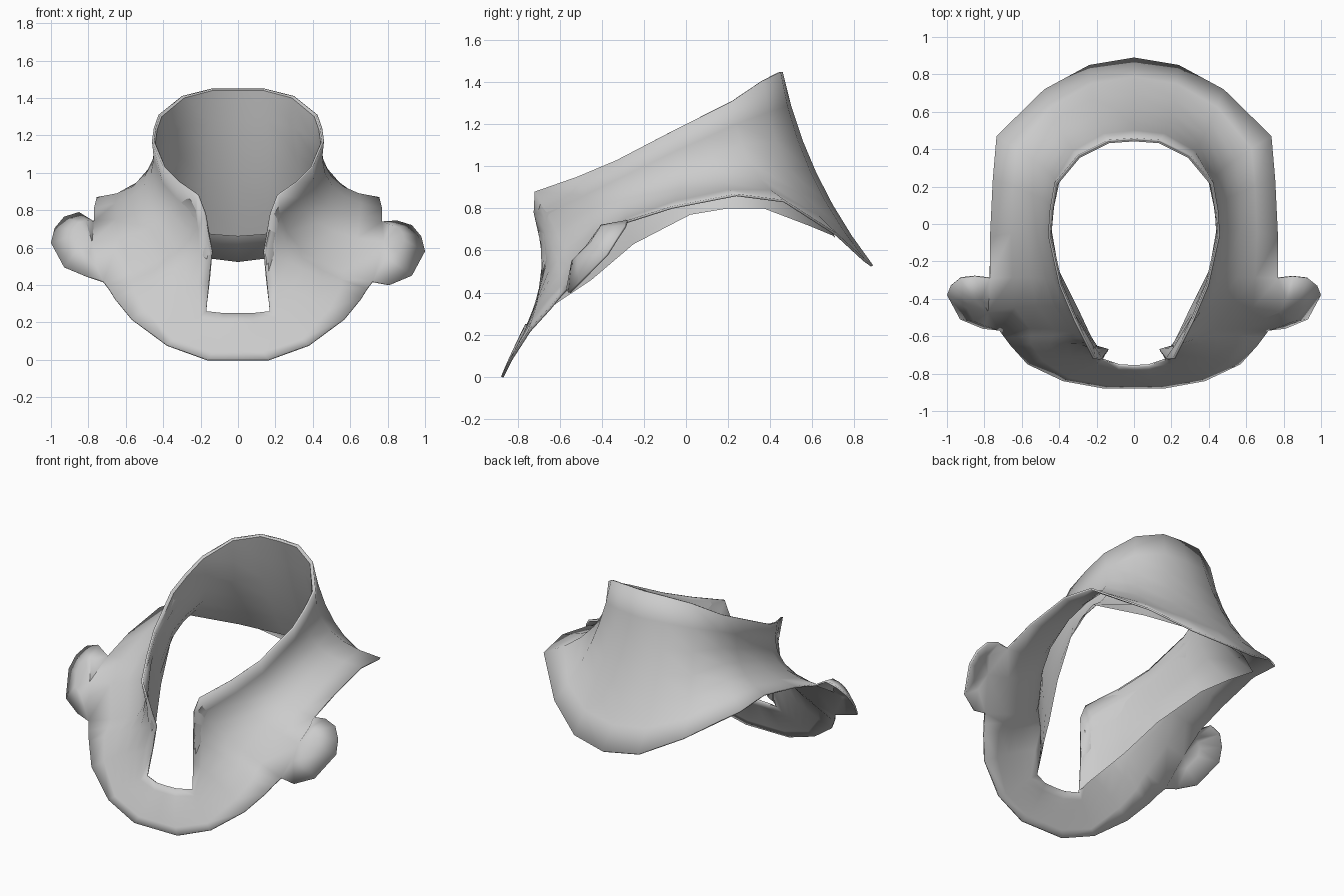
import bpy
import bmesh
from math import radians
from mathutils import Vector

cube = bpy.data.objects.get("Cube")
if cube:
    bpy.data.objects.remove(cube)

# One plain fabric colour
fabric = bpy.data.materials.new("pale_grey_fabric")
fabric.use_nodes = True
colour = (0.6, 0.6, 0.6, 1)
fabric.diffuse_color = colour
fabric.node_tree.nodes["Principled BSDF"].inputs["Base Color"].default_value = colour


def through(a, m, b, steps):
    """Points on a smooth arc from a through m to b."""
    a, m, b = Vector(a), Vector(m), Vector(b)
    c = 2 * m - (a + b) / 2
    return [a * (1 - t) ** 2 + c * 2 * t * (1 - t) + b * t * t
            for t in (i / steps for i in range(steps + 1))]


def add_face(bm, points, side, flip):
    """Add one face on the given side of x, wound to suit that side."""
    verts = [bm.verts.new((p[0] * side, p[1], p[2])) for p in points]
    if (side < 0) != flip:
        verts.reverse()
    bm.faces.new(verts)


def add_skin(bm, columns, side, flip):
    """Skin neighbouring columns of points."""
    for a, b in zip(columns, columns[1:]):
        for i in range(len(a) - 1):
            add_face(bm, (a[i], a[i + 1], b[i + 1], b[i]), side, flip)


def finish(name, bm, thickness=0):
    bmesh.ops.remove_doubles(bm, verts=bm.verts, dist=0.001)
    mesh = bpy.data.meshes.new(name)
    bm.to_mesh(mesh)
    bm.free()
    mesh.materials.append(fabric)
    obj = bpy.data.objects.new(name, mesh)
    bpy.context.collection.objects.link(obj)
    if thickness:
        solid = obj.modifiers.new("cloth", "SOLIDIFY")
        solid.thickness = thickness
        solid.offset = -1
    bpy.ops.object.select_all(action="DESELECT")
    bpy.context.view_layer.objects.active = obj
    obj.select_set(True)
    bpy.ops.object.shade_smooth_by_angle(angle=radians(60))


# Collar rim, running from the centre back round to the front opening
rim = [(0, .46, 1.45), (.14, .45, 1.45), (.3, .37, 1.41), (.425, .22, 1.31),
       (.45, .08, 1.24), (.46, -.06, 1.17), (.4, -.33, 1.03), (.32, -.52, .95),
       (.22, -.72, .88), (.18, -.725, .78), (.14, -.68, .58), (.155, -.7, .42),
       (.17, -.73, .26), (.08, -.76, .25), (0, -.765, .25)]
# Base of the neck, where the collar flares
neck = [(0, .62, .97), (.2, .59, .98), (.38, .48, .99), (.48, .3, 1.02),
        (.5, .14, .98), (.505, -.03, .93), (.48, -.29, .82), (.43, -.44, .73),
        (.33, -.58, .6), (.34, -.61, .55), (.36, -.64, .48), (.34, -.71, .35),
        (.27, -.79, .17), (.1, -.825, .125), (0, -.825, .125)]
# Outer hem across the back, shoulder and bib
hem = [(0, .89, .53), (.24, .85, .56), (.48, .72, .68), (.735, .47, .84),
       (.755, .24, .87), (.77, -.07, .81), (.77, -.29, .74), (.78, -.47, .63),
       (.72, -.57, .42), (.69, -.61, .38), (.66, -.65, .33), (.57, -.75, .22),
       (.38, -.84, .08), (.16, -.88, 0), (0, -.88, 0)]
# Lining: its waist, then its inner hem
lining_waist = [(0, .57, 1.03), (.17, .54, 1.04), (.33, .44, 1.03), (.435, .27, 1.02),
                (.455, .12, .98), (.46, -.03, .93), (.395, -.29, .8), (.32, -.49, .69),
                (.22, -.64, .62), (.185, -.67, .56), (.15, -.69, .43)]
lining_hem = [(0, .71, .66), (.14, .7, .67), (.4, .58, .72), (.64, .37, .8),
              (.59, .2, .8), (.52, .02, .77), (.4, -.25, .63), (.3, -.45, .46),
              (.23, -.6, .36), (.2, -.655, .32), (.17, -.715, .27)]
# Rounded lobe growing from the hem at the front of each shoulder
lobe_edge = [hem[6], (.85, -.28, .745), (.93, -.29, .72), (.98, -.33, .66),
             (1, -.38, .58), (.93, -.51, .45), (.81, -.56, .4), hem[8]]
lobe_root = Vector(hem[7])


def add_lobe(bm, side, lift):
    outer = [Vector(p) for p in lobe_edge]
    for p in outer[1:-1]:
        p.z += lift
    inner = [p.lerp(lobe_root, .5) + Vector((0, -.03, .035)) for p in outer]
    inner[0], inner[-1] = outer[0], outer[-1]
    last = len(outer) - 2
    for i in range(last + 1):
        add_face(bm, (lobe_root, inner[i], inner[i + 1]), side, True)
        if i == 0:
            band = (outer[0], outer[1], inner[1])
        elif i == last:
            band = (inner[i], outer[i], outer[i + 1])
        else:
            band = (inner[i], outer[i], outer[i + 1], inner[i + 1])
        add_face(bm, band, side, True)


# Outer collar, cape, bib and lobes in one sheet
bm = bmesh.new()
shell = [through(r, n, h, 6) for r, n, h in zip(rim, neck, hem)]
for side, lift in ((1, 0), (-1, .045)):
    add_skin(bm, shell, side, True)
    add_lobe(bm, side, lift)
finish("outer_collar", bm, .012)

# Inner lining with a narrow rolled lip at the rim
bm = bmesh.new()
lining = []
for r, w, h in zip(rim, lining_waist, lining_hem):
    inset = .96 if r[2] > .9 else .985
    lip = (r[0] * inset, r[1] * inset, r[2] - .01)
    lining.append([Vector(r)] + through(lip, w, h, 5))
for side in (1, -1):
    add_skin(bm, lining, side, False)
finish("collar_lining", bm)
